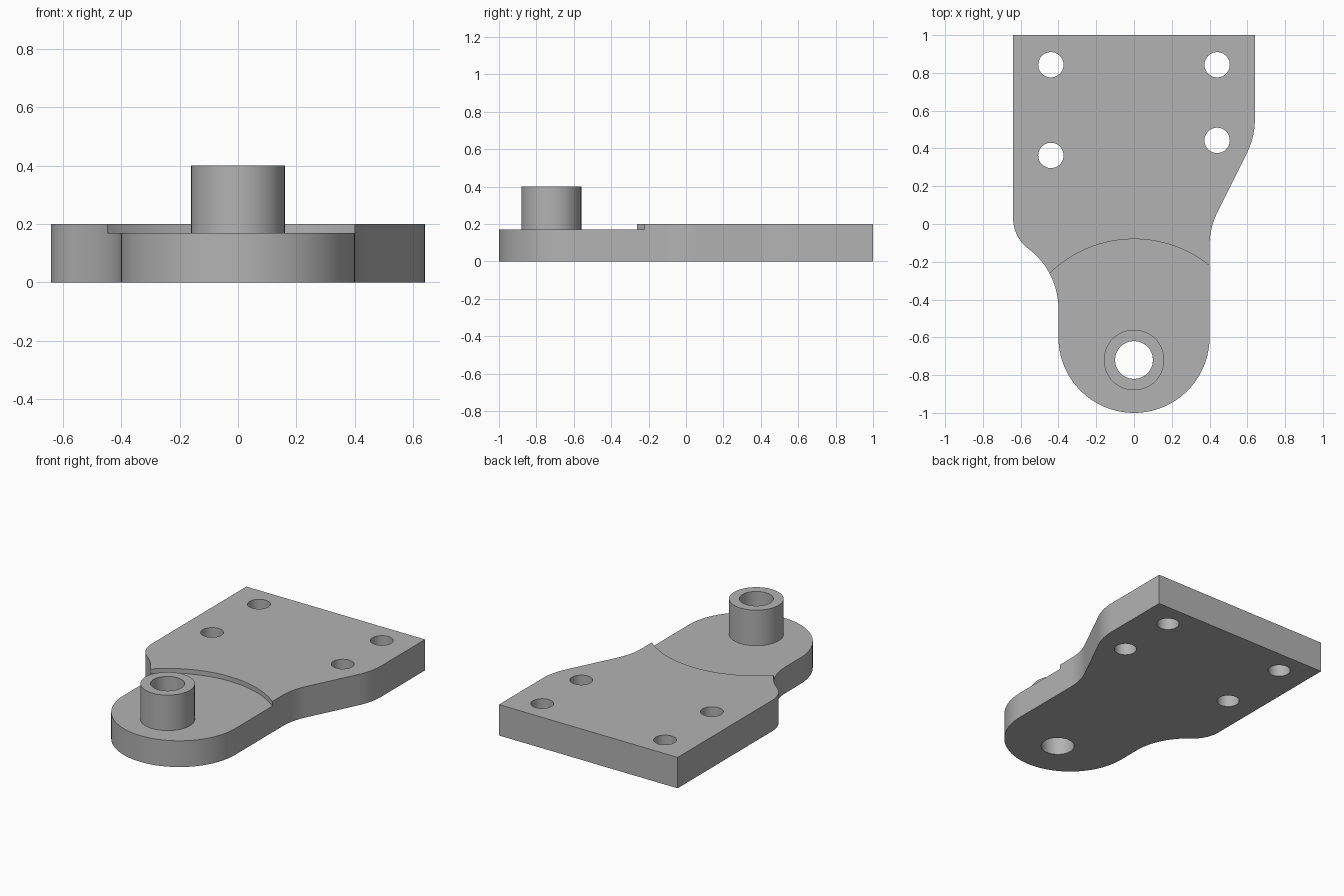
import bpy, bmesh
from math import cos, sin, radians, atan2, degrees, pi

cube = bpy.data.objects.get("Cube")
if cube:
    bpy.data.objects.remove(cube, do_unlink=True)

PLATE_H, RECESS_Z, BOSS_TOP = 0.20, 0.17, 0.40
PIVOT = (0.0, -0.72)

grey = bpy.data.materials.new("light grey metal")
grey.use_nodes = True
colour = (0.45, 0.45, 0.45, 1)
grey.diffuse_color = colour
grey.node_tree.nodes["Principled BSDF"].inputs["Base Color"].default_value = colour


def arc(cx, cy, r, start, end, steps=16):
    angles = [radians(start + (end - start) * i / steps) for i in range(steps + 1)]
    return [(cx + r * cos(a), cy + r * sin(a)) for a in angles]


def new_object(name, bm):
    bmesh.ops.recalc_face_normals(bm, faces=bm.faces)
    mesh = bpy.data.meshes.new(name)
    bm.to_mesh(mesh)
    bm.free()
    mesh.materials.append(grey)
    obj = bpy.data.objects.new(name, mesh)
    bpy.context.collection.objects.link(obj)
    return obj


def prism(name, outline, z0, z1):
    bm = bmesh.new()
    face = bm.faces.new([bm.verts.new((x, y, z0)) for x, y in outline])
    top = bmesh.ops.extrude_face_region(bm, geom=[face])["geom"]
    verts = [v for v in top if isinstance(v, bmesh.types.BMVert)]
    bmesh.ops.translate(bm, verts=verts, vec=(0, 0, z1 - z0))
    return new_object(name, bm)


def disc(centre, r, steps=64):
    return arc(*centre, r, 0, 360, steps)[:-1]


def activate(obj):
    bpy.ops.object.select_all(action='DESELECT')
    obj.select_set(True)
    bpy.context.view_layer.objects.active = obj


def cut(target, cutter):
    cutter.hide_render = True
    mod = target.modifiers.new("cut", 'BOOLEAN')
    mod.operation, mod.solver, mod.object = 'DIFFERENCE', 'EXACT', cutter
    activate(target)
    bpy.ops.object.modifier_apply(modifier=mod.name)
    bpy.data.objects.remove(cutter, do_unlink=True)


# Plate outline, clockwise from the back left corner of the top plan
slope = degrees(atan2(1, 2))
outline = [(-0.64, 1), (0.64, 1)]
outline += arc(0.24, 0.555, 0.4, 0, -slope)             # convex shoulder
outline += arc(0.80, -0.115, 0.4, 180 - slope, 180)     # concave neck
outline += arc(0, -0.6, 0.4, 0, -180, 64)               # rounded nose
bend = degrees(atan2(4, 3))
outline += arc(-0.80, -0.45, 0.4, 0, bend)              # concave neck
outline += arc(-0.44, 0.03, 0.2, 180 + bend, 180)[1:]   # convex shoulder
plate = prism("mounting_plate", outline, 0, PLATE_H)

# Shallow round recess about the pivot
cut(plate, prism("recess_cutter", disc(PIVOT, 0.64, 128), RECESS_Z, 0.5))

# Bolt holes and pivot bore
holes = [(-0.44, 0.843), (0.44, 0.843), (-0.44, 0.363), (0.44, 0.443)]
for centre, r in [(h, 0.067) for h in holes] + [(PIVOT, 0.10)]:
    cut(plate, prism("hole_cutter", disc(centre, r), -0.1, 0.5))

# Hollow boss, spun from its wall profile
bm = bmesh.new()
profile = [(0.16, RECESS_Z), (0.16, BOSS_TOP), (0.10, BOSS_TOP), (0.10, RECESS_Z)]
verts = [bm.verts.new((PIVOT[0] + r, PIVOT[1], z)) for r, z in profile]
edges = [bm.edges.new(pair) for pair in zip(verts, verts[1:])]
bmesh.ops.spin(bm, geom=verts + edges, cent=(*PIVOT, 0), axis=(0, 0, 1),
               angle=2 * pi, steps=64)
bmesh.ops.remove_doubles(bm, verts=bm.verts, dist=0.0005)
boss = new_object("pivot_boss", bm)

for obj in (plate, boss):
    activate(obj)
    bpy.ops.object.shade_smooth_by_angle(angle=radians(25))
